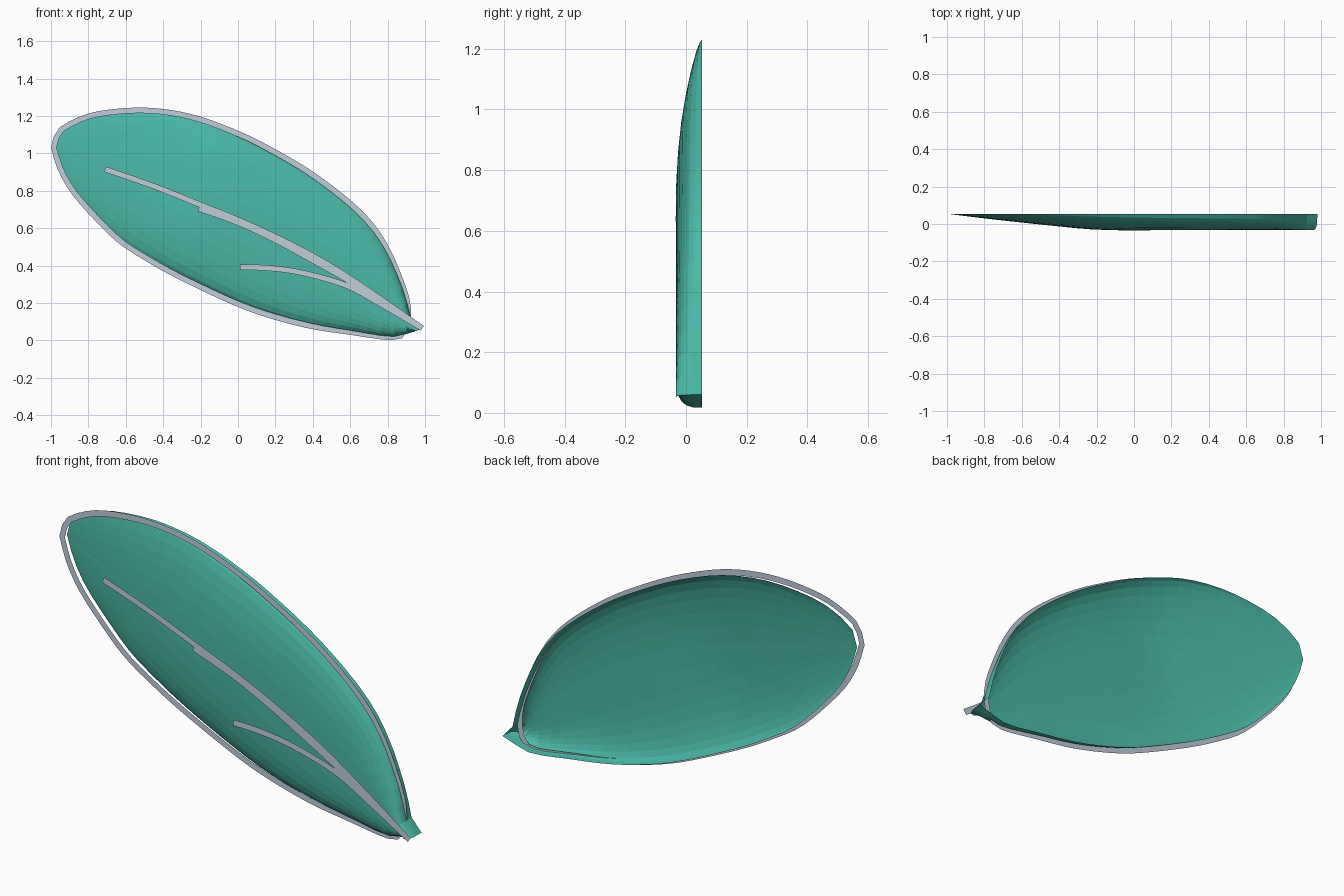
import bpy
import math
from mathutils import Vector

cube = bpy.data.objects.get("Cube")
if cube:
    bpy.data.objects.remove(cube, do_unlink=True)


def make_material(name, colour):
    mat = bpy.data.materials.new(name)
    mat.use_nodes = True
    mat.diffuse_color = colour
    mat.node_tree.nodes["Principled BSDF"].inputs["Base Color"].default_value = colour
    return mat


green = make_material("leaf green", (0.068, 0.48, 0.38, 1))
grey = make_material("pale grey", (0.53, 0.61, 0.71, 1))


def make_object(name, verts, faces, mat):
    mesh = bpy.data.meshes.new(name)
    mesh.from_pydata(verts, [], faces)
    mesh.materials.append(mat)
    obj = bpy.data.objects.new(name, mesh)
    bpy.context.collection.objects.link(obj)
    return obj


def smooth_path(points, count):
    """Rounded path through the points, resampled at equal distances."""
    pts = [Vector(p) for p in points]
    pts = [pts[0] * 2 - pts[1]] + pts + [pts[-1] * 2 - pts[-2]]
    dense = []
    for a, b, c, d in zip(pts, pts[1:], pts[2:], pts[3:]):
        for k in range(8):
            t = k / 8
            dense.append(b + (c - a) * t / 2 + (a - b * 2.5 + c * 2 - d / 2) * t * t
                         + ((b - c) * 3 + d - a) * t ** 3 / 2)
    dense.append(pts[-2])
    lengths = [0]
    for a, b in zip(dense, dense[1:]):
        lengths.append(lengths[-1] + (b - a).length)
    result, j = [], 0
    for i in range(count):
        goal = lengths[-1] * i / (count - 1)
        while j < len(dense) - 2 and lengths[j + 1] < goal:
            j += 1
        f = (goal - lengths[j]) / max(lengths[j + 1] - lengths[j], 1e-9)
        result.append(dense[j].lerp(dense[j + 1], f))
    return result


def ribbon(name, path, width, y, closed=False):
    """Flat strip of even width in an upright plane."""
    n = len(path)
    verts = []
    for i, p in enumerate(path):
        before = path[i - 1] if closed or i else p
        after = path[(i + 1) % n] if closed or i < n - 1 else p
        along = (after - before).normalized()
        side = Vector((-along.y, along.x)) * width / 2
        for q in (p + side, p - side):
            verts.append((q.x, y, q.y))
    faces = []
    for i in range(n if closed else n - 1):
        j = (i + 1) % n
        faces.append((2 * i, 2 * i + 1, 2 * j + 1, 2 * j))
    return make_object(name, verts, faces, grey)


# Outline of the leaf, as (x, z), from the tip to the base
tip = (-0.985, 1.03)
upper = [(-0.96, 1.11), (-0.89, 1.16), (-0.75, 1.21), (-0.5, 1.23), (-0.25, 1.195),
         (0, 1.105), (0.2, 1.005), (0.4, 0.885), (0.59, 0.74), (0.71, 0.62),
         (0.79, 0.5), (0.85, 0.37), (0.9, 0.23)]
lower = [(-0.95, 0.92), (-0.89, 0.81), (-0.79, 0.69), (-0.64, 0.54), (-0.49, 0.44),
         (-0.3, 0.335), (0, 0.195), (0.2, 0.125), (0.4, 0.075), (0.6, 0.045),
         (0.8, 0.017), (0.87, 0.025)]

# Blade: domed towards the front, shallow at the tip and steep-walled at the base
base = (0.98, 0.06)
back = 0.053
rows, half = 32, 8
top_rim = smooth_path([tip] + upper + [(0.92, 0.13), base], rows)
low_rim = smooth_path([tip] + lower + [(0.92, 0.04), base], rows)
ridge = smooth_path([(-0.985, back, 1.03), (-0.7, 0.02, 0.915), (-0.4, -0.011, 0.8),
                     (-0.15, -0.032, 0.7), (0.2, -0.033, 0.54), (0.6, -0.033, 0.3),
                     (0.95, -0.033, 0.05)], rows)
verts, faces = [], []
for i, (u, s, l) in enumerate(zip(top_rim, ridge, low_rim)):
    power = 2 / (1.3 + 2 * i / rows)
    for k in range(2 * half + 1):
        rim = u if k < half else l
        angle = (1 - abs(k - half) / half) * math.pi / 2
        f = 1 - max(math.cos(angle), 0) ** power
        y = back + (s.y - back) * math.sin(angle) ** power
        verts.append((rim.x + (s.x - rim.x) * f, y, rim.y + (s.z - rim.y) * f))
across = 2 * half + 1
for i in range(rows - 1):
    for k in range(2 * half):
        a = i * across + k
        faces.append((a, a + 1, a + across + 1, a + across))
make_object("leaf_blade", verts, faces, green)

# Border strip around the leaf
loop = [tip] + upper + [(0.91, 0.15), (0.905, 0.08)] + lower[::-1] + [tip]
ribbon("leaf_border", smooth_path(loop, 90)[:-1], 0.03, 0.015, closed=True)

# Veins meeting at the base
stem = (0.985, 0.065)
veins = {
    "main_vein": [(-0.71, 0.915), (-0.45, 0.825), (-0.2, 0.725), (0, 0.645),
                  (0.25, 0.53), (0.5, 0.395), (0.75, 0.23), stem],
    "middle_vein": [(-0.21, 0.705), (0, 0.63), (0.2, 0.537), (0.4, 0.428),
                    (0.6, 0.315), (0.8, 0.19), stem],
    "lower_vein": [(0.01, 0.392), (0.15, 0.388), (0.3, 0.37), (0.45, 0.335),
                   (0.6, 0.285), (0.78, 0.185), stem],
}
for number, (name, points) in enumerate(veins.items()):
    ribbon(name, smooth_path(points, 24), 0.03, -back + number * 0.0005)
